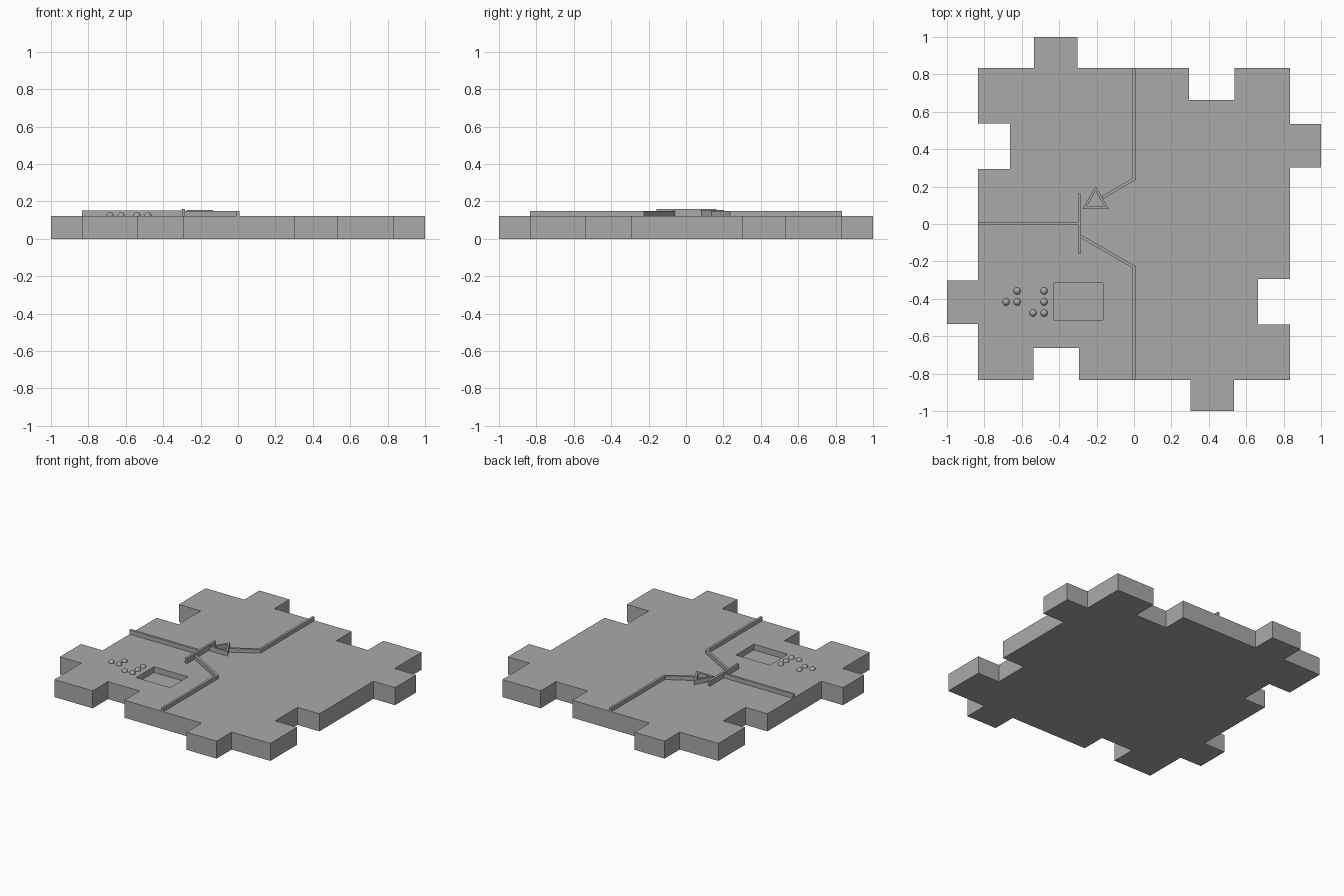
import bpy, bmesh, math
from mathutils import Vector, Matrix

old = bpy.data.objects.get("Cube")
if old:
    bpy.data.objects.remove(old, do_unlink=True)

grey = bpy.data.materials.new("plain grey")
grey.use_nodes = True
COLOUR = (0.4, 0.4, 0.4, 1)
grey.diffuse_color = COLOUR
grey.node_tree.nodes["Principled BSDF"].inputs["Base Color"].default_value = COLOUR

TOP = 0.122      # upper face of the tile
SINK = 0.004     # overlap of raised parts into the tile
WIDTH = 0.016    # width of the raised lines


def make_object(name, bm):
    bmesh.ops.recalc_face_normals(bm, faces=bm.faces)
    mesh = bpy.data.meshes.new(name)
    bm.to_mesh(mesh)
    bm.free()
    mesh.materials.append(grey)
    obj = bpy.data.objects.new(name, mesh)
    bpy.context.scene.collection.objects.link(obj)
    return obj


def extrude_outline(bm, points, low, high):
    face = bm.faces.new([bm.verts.new((x, y, low)) for x, y in points])
    moved = bmesh.ops.extrude_face_region(bm, geom=[face])["geom"]
    verts = [v for v in moved if isinstance(v, bmesh.types.BMVert)]
    bmesh.ops.translate(bm, verts=verts, vec=(0, 0, high - low))


def ridge(name, path, high):
    """Raised line of constant width with mitred bends."""
    pts = [Vector(p) for p in path]
    left, right = [], []
    for i, p in enumerate(pts):
        dirs = [(b - a).normalized() for a, b in zip(pts, pts[1:])][max(i - 1, 0):i + 1]
        normals = [Vector((-d.y, d.x)) for d in dirs]
        mitre = sum(normals, Vector((0, 0))).normalized()
        offset = mitre * (WIDTH / 2 / mitre.dot(normals[0]))
        left.append(p + offset)
        right.append(p - offset)
    bm = bmesh.new()
    extrude_outline(bm, left + right[::-1], TOP - SINK, high)
    return make_object(name, bm)


# Interlocking tile: one edge with a tab and a notch, turned four times
EDGE, TAB, NOTCH = 0.833, 1.0, 0.664
edge = [(-EDGE, EDGE), (-0.535, EDGE), (-0.535, TAB), (-0.302, TAB), (-0.302, EDGE),
        (0.293, EDGE), (0.293, NOTCH), (0.538, NOTCH), (0.538, EDGE)]
outline = []
for turn in range(4):
    spin = Matrix.Rotation(-turn * math.pi / 2, 2)
    outline += [spin @ Vector(p) for p in edge]
bm = bmesh.new()
extrude_outline(bm, outline, 0, TOP)
tile = make_object("tile", bm)

# Shallow rectangular pocket
bm = bmesh.new()
extrude_outline(bm, [(-0.427, -0.512), (-0.165, -0.512), (-0.165, -0.315), (-0.427, -0.315)],
                TOP - 0.04, TOP + 0.1)
cutter = make_object("pocket_cutter", bm)
cutter.hide_render = True
cutter.hide_viewport = True
cut = tile.modifiers.new("pocket", 'BOOLEAN')
cut.operation = 'DIFFERENCE'
cut.solver = 'EXACT'
cut.object = cutter
# Apply the cut and discard the helper
bpy.context.view_layer.update()
cut_mesh = bpy.data.meshes.new_from_object(
    tile.evaluated_get(bpy.context.evaluated_depsgraph_get()))
tile.modifiers.clear()
tile.data = cut_mesh
bpy.data.objects.remove(cutter, do_unlink=True)

# Raised symbol lines
ridge("back_line", [(0, EDGE), (0, 0.24), (-0.167, 0.142)], 0.148)
ridge("front_line", [(0, -EDGE), (0, -0.23), (-0.29, -0.063)], 0.148)
ridge("side_line", [(-EDGE, 0.003), (-0.29, 0.003)], 0.152)
ridge("cross_bar", [(-0.291, -0.157), (-0.291, 0.163)], 0.158)

# Triangular arrow frame pointing at the cross bar
centre = Vector((-0.205, 0.121))
corners = [Vector((math.cos(a), math.sin(a)))
           for a in (math.radians(90 + 120 * k) for k in range(3))]
bm = bmesh.new()
for k in range(3):
    a, b = corners[k], corners[(k + 1) % 3]
    extrude_outline(bm, [centre + a * 0.081, centre + b * 0.081,
                         centre + b * 0.055, centre + a * 0.055], TOP - SINK, 0.154)
make_object("arrow_frame", bm)

# Raised dots
dots = [(-0.684, -0.417), (-0.625, -0.417), (-0.625, -0.358), (-0.54, -0.476),
        (-0.481, -0.476), (-0.481, -0.417), (-0.481, -0.358)]
for x, y in dots:
    bm = bmesh.new()
    bmesh.ops.create_uvsphere(bm, u_segments=20, v_segments=12, radius=0.019,
                              matrix=Matrix.Translation((x, y, TOP)))
    for face in bm.faces:
        face.smooth = True
    make_object("dot", bm)
